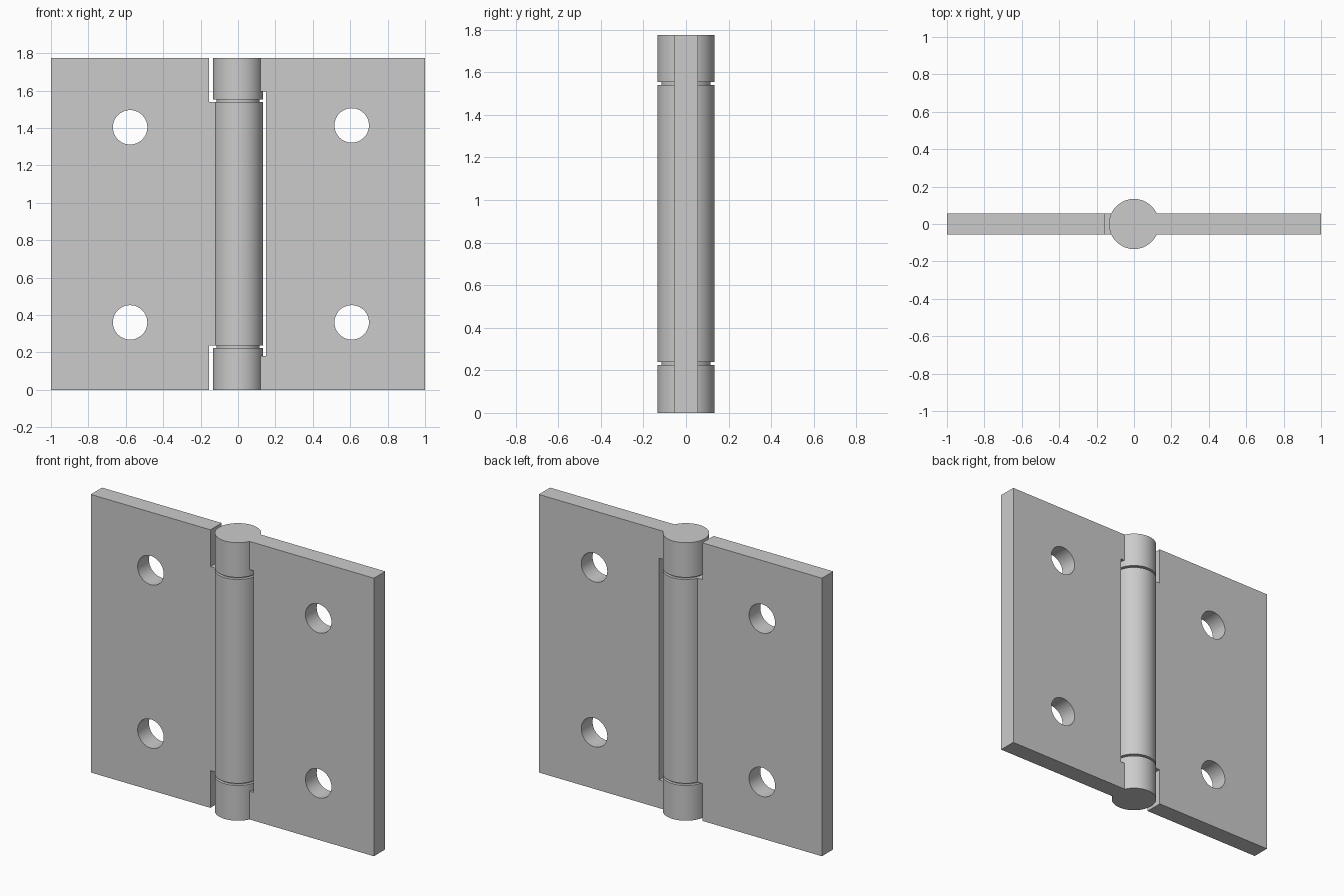
import bpy, bmesh, math

cube = bpy.data.objects.get("Cube")
if cube:
    bpy.data.objects.remove(cube, do_unlink=True)

H = 1.775          # overall height
R = 0.134          # knuckle radius
HALF = 0.057       # half the leaf thickness
JOIN = 0.121       # where a leaf meets the barrel

steel = bpy.data.materials.new("grey steel")
steel.use_nodes = True
grey = (0.6, 0.6, 0.6, 1)
steel.diffuse_color = grey
steel.node_tree.nodes["Principled BSDF"].inputs["Base Color"].default_value = grey


def finish(obj):
    """Weld, smooth the round walls and colour the part."""
    bm = bmesh.new()
    bm.from_mesh(obj.data)
    bmesh.ops.remove_doubles(bm, verts=bm.verts, dist=0.0001)
    bmesh.ops.recalc_face_normals(bm, faces=bm.faces)
    bm.to_mesh(obj.data)
    bm.free()
    obj.data.materials.clear()
    obj.data.materials.append(steel)
    bpy.ops.object.select_all(action="DESELECT")
    obj.select_set(True)
    bpy.context.view_layer.objects.active = obj
    bpy.ops.object.shade_smooth_by_angle(angle=math.radians(30))


def leaf(name, outline, holes, radius=0.092, sides=48):
    """Flat plate from an outline in x and z, with round screw holes."""
    loops = [outline]
    for hx, hz in holes:
        angles = [2 * math.pi * i / sides for i in range(sides)]
        loops.append([(hx + radius * math.cos(a), hz + radius * math.sin(a)) for a in angles])
    curve = bpy.data.curves.new(name, "CURVE")
    curve.dimensions = "2D"
    curve.fill_mode = "BOTH"
    curve.extrude = HALF
    for points in loops:
        spline = curve.splines.new("POLY")
        spline.points.add(len(points) - 1)
        for p, (x, z) in zip(spline.points, points):
            p.co = (x, z, 0, 1)
        spline.use_cyclic_u = True
    obj = bpy.data.objects.new(name, curve)
    bpy.context.collection.objects.link(obj)
    obj.rotation_euler.x = math.pi / 2
    bpy.ops.object.select_all(action="DESELECT")
    obj.select_set(True)
    bpy.context.view_layer.objects.active = obj
    bpy.ops.object.convert(target="MESH")
    finish(bpy.context.view_layer.objects.active)


def cylinder(name, z0, z1, radius=R):
    bpy.ops.mesh.primitive_cylinder_add(vertices=64, radius=radius, depth=z1 - z0,
                                        location=(0, 0, (z0 + z1) / 2))
    obj = bpy.context.object
    obj.name = name
    finish(obj)


# Right leaf: one long tab in the middle reaches the barrel
edge, low, high = -0.155, 0.238, 1.54
leaf("right_leaf",
     [(-1, 0), (edge, 0), (edge, low), (-JOIN, low),
      (-JOIN, high), (edge, high), (edge, H), (-1, H)],
     [(-0.577, 0.361), (-0.577, 1.404)])

# Left leaf: short tabs at both ends reach the barrel
edge, low, high = 0.15, 0.18, 1.595
leaf("left_leaf",
     [(1, 0), (1, H), (JOIN, H), (JOIN, high),
      (edge, high), (edge, low), (JOIN, low), (JOIN, 0)],
     [(0.608, 0.361), (0.608, 1.414)])

# Barrel knuckles with narrow gaps, and the pin that shows in them
cylinder("bottom_knuckle", 0, 0.225)
cylinder("middle_knuckle", 0.238, 1.54)
cylinder("top_knuckle", 1.553, H)
cylinder("hinge_pin", 0.1, 1.7, radius=0.115)
